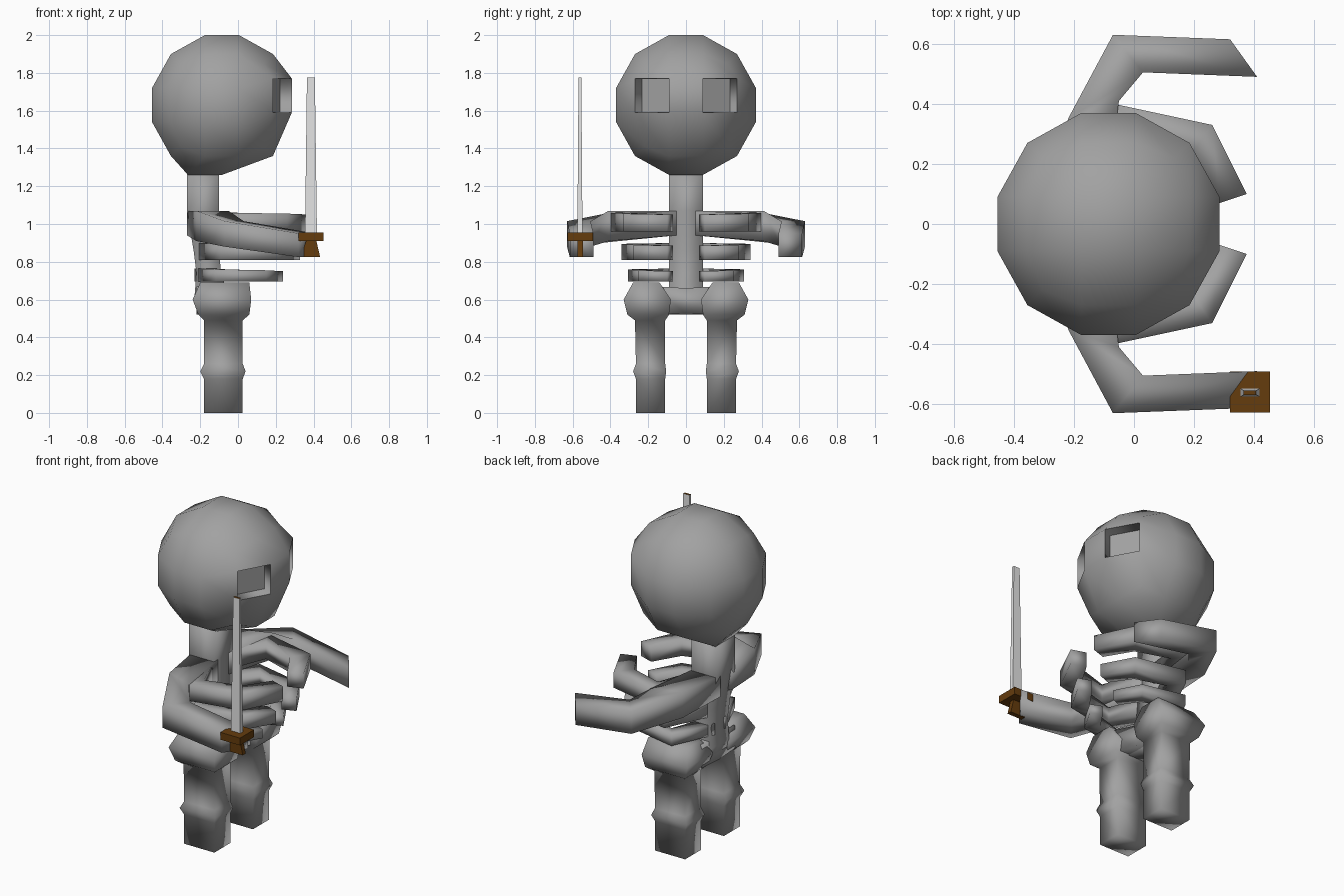
import bpy, bmesh

if "Cube" in bpy.data.objects:
    bpy.data.objects.remove(bpy.data.objects["Cube"])


def material(name, rgb):
    m = bpy.data.materials.new(name)
    m.diffuse_color = (*rgb, 1)
    m.use_nodes = True
    m.node_tree.nodes["Principled BSDF"].inputs["Base Color"].default_value = m.diffuse_color
    return m


BONE = material("grey bone", (0.36, 0.36, 0.36))
STEEL = material("pale steel", (0.78, 0.78, 0.78))
BROWN = material("brown wood", (0.13, 0.045, 0.004))


def finish(bm, name, mat, smooth=True, mirror=False):
    bmesh.ops.recalc_face_normals(bm, faces=bm.faces)
    for f in bm.faces:
        f.smooth = smooth
    me = bpy.data.meshes.new(name)
    bm.to_mesh(me)
    bm.free()
    me.materials.append(mat)
    ob = bpy.data.objects.new(name, me)
    bpy.context.collection.objects.link(ob)
    if mirror:
        mod = ob.modifiers.new("mirror", 'MIRROR')
        mod.use_axis = (False, True, False)
    return ob


def loft(name, rings, mat=BONE, smooth=True, mirror=False):
    """Skin four-sided rings into a closed tube."""
    bm = bmesh.new()
    vs = [[bm.verts.new(p) for p in r] for r in rings]
    for a, b in zip(vs, vs[1:]):
        for i in range(4):
            j = (i + 1) % 4
            bm.faces.new((a[i], a[j], b[j], b[i]))
    bm.faces.new(vs[0][::-1])
    bm.faces.new(vs[-1])
    return finish(bm, name, mat, smooth, mirror)


def level(z, x0, x1, y0, y1):
    """Horizontal rectangle ring."""
    return [(x0, y0, z), (x1, y0, z), (x1, y1, z), (x0, y1, z)]


def station(xi, yi, xo, yo, z0, z1):
    """Upright ring from an inner to an outer point."""
    return [(xi, yi, z0), (xo, yo, z0), (xo, yo, z1), (xi, yi, z1)]


# Head: rounded 3x3 cube, pulled back at the neck, with sunken eye sockets
bm = bmesh.new()
bmesh.ops.create_cube(bm, size=2)
bmesh.ops.subdivide_edges(bm, edges=bm.edges[:], cuts=2, use_grid_fill=True)
OUTER = {1: 0.37, 2: 0.27, 3: 0.22}
for v in bm.verts:
    r = OUTER[sum(abs(c) > 0.9 for c in v.co)]
    v.co = [(r if abs(c) > 0.9 else 0.09) * (1 if c > 0 else -1) for c in v.co]
    if v.co.x > 0.15 and abs(v.co.z) < 0.1:
        v.co.z += 0.05
    if v.co.z < -0.3:
        v.co.x -= 0.09
    v.co.x -= 0.085
    v.co.z += 1.63
bmesh.ops.recalc_face_normals(bm, faces=bm.faces)
eyes = []
for f in bm.faces:
    c = f.calc_center_median()
    if c.x > 0.15 and 1.62 < c.z < 1.75 and 0.1 < abs(c.y) < 0.22:
        eyes.append(f)
for f in eyes:
    for e in f.edges:
        e.smooth = False
bmesh.ops.inset_individual(bm, faces=eyes, thickness=0.004, depth=-0.07)
finish(bm, "head", BONE)

# Spine and neck
loft("spine", [level(z, x0, x1, -0.09, 0.09) for z, x0, x1 in (
    (0.52, -0.21, -0.04), (0.62, -0.23, -0.05), (0.74, -0.22, -0.09),
    (0.86, -0.235, -0.10), (0.95, -0.25, -0.10), (1.07, -0.27, -0.10),
    (1.27, -0.27, -0.10))])

# Legs with knees, widening into the hips
loft("leg", [level(*r) for r in (
    (0.00, -0.18, 0.025, 0.11, 0.265),
    (0.18, -0.18, 0.025, 0.11, 0.265),
    (0.22, -0.20, 0.04, 0.105, 0.28),
    (0.26, -0.18, 0.025, 0.11, 0.265),
    (0.49, -0.18, 0.025, 0.11, 0.27),
    (0.52, -0.21, 0.06, 0.09, 0.31),
    (0.60, -0.24, 0.07, 0.08, 0.33),
    (0.69, -0.20, 0.06, 0.14, 0.28))], mirror=True)

# Pelvis bridge between the hips
loft("pelvis", [
    station(0.05, -0.16, -0.22, -0.16, 0.53, 0.67),
    station(-0.01, 0, -0.22, 0, 0.52, 0.66),
    station(0.05, 0.16, -0.22, 0.16, 0.53, 0.67)])

# Arms: shoulder, elbow, hand
loft("arm", [
    station(-0.10, 0.05, -0.27, 0.05, 0.94, 1.07),
    station(-0.05, 0.41, -0.22, 0.35, 0.91, 1.07),
    station(0.03, 0.505, -0.07, 0.63, 0.88, 1.015),
    station(0.41, 0.49, 0.32, 0.615, 0.825, 0.95)], mirror=True)

# Ribs: three curved pairs, smaller toward the waist
for name, z0, z1, sx, sy, dx in (
        ("upper_rib", 0.96, 1.065, 1.0, 1.0, 0.0),
        ("middle_rib", 0.81, 0.90, 0.90, 0.84, 0.01),
        ("lower_rib", 0.695, 0.765, 0.76, 0.76, 0.0)):
    path = ((-0.12, 0.05, -0.24, 0.05), (-0.02, 0.30, -0.09, 0.405),
            (0.19, 0.23, 0.26, 0.33), (0.285, 0.07, 0.375, 0.10))
    rings = []
    for k, (xi, yi, xo, yo) in enumerate(path):
        sy_k = sy if 0 < k < 3 else 1
        rings.append(station(-0.2 + (xi + 0.2) * sx + dx, yi * sy_k,
                             -0.2 + (xo + 0.2) * sx + dx, yo * sy_k,
                             z0, z1 - 0.005 * k))
    loft(name, rings, mirror=True)

# Sword: tapered blade with a brown tip face, guard and grip
blade = loft("sword_blade", [
    level(0.95, 0.355, 0.418, -0.575, -0.548),
    level(1.775, 0.365, 0.407, -0.569, -0.554)], STEEL, False)
blade.data.materials.append(BROWN)
for p in blade.data.polygons:
    if p.normal.z > 0.9:
        p.material_index = 1
loft("sword_guard", [
    level(0.91, 0.32, 0.453, -0.627, -0.492),
    level(0.955, 0.32, 0.453, -0.627, -0.492)], BROWN, False)
loft("sword_grip", [
    level(0.825, 0.335, 0.435, -0.575, -0.546),
    level(0.91, 0.36, 0.415, -0.575, -0.546)], BROWN, False)
